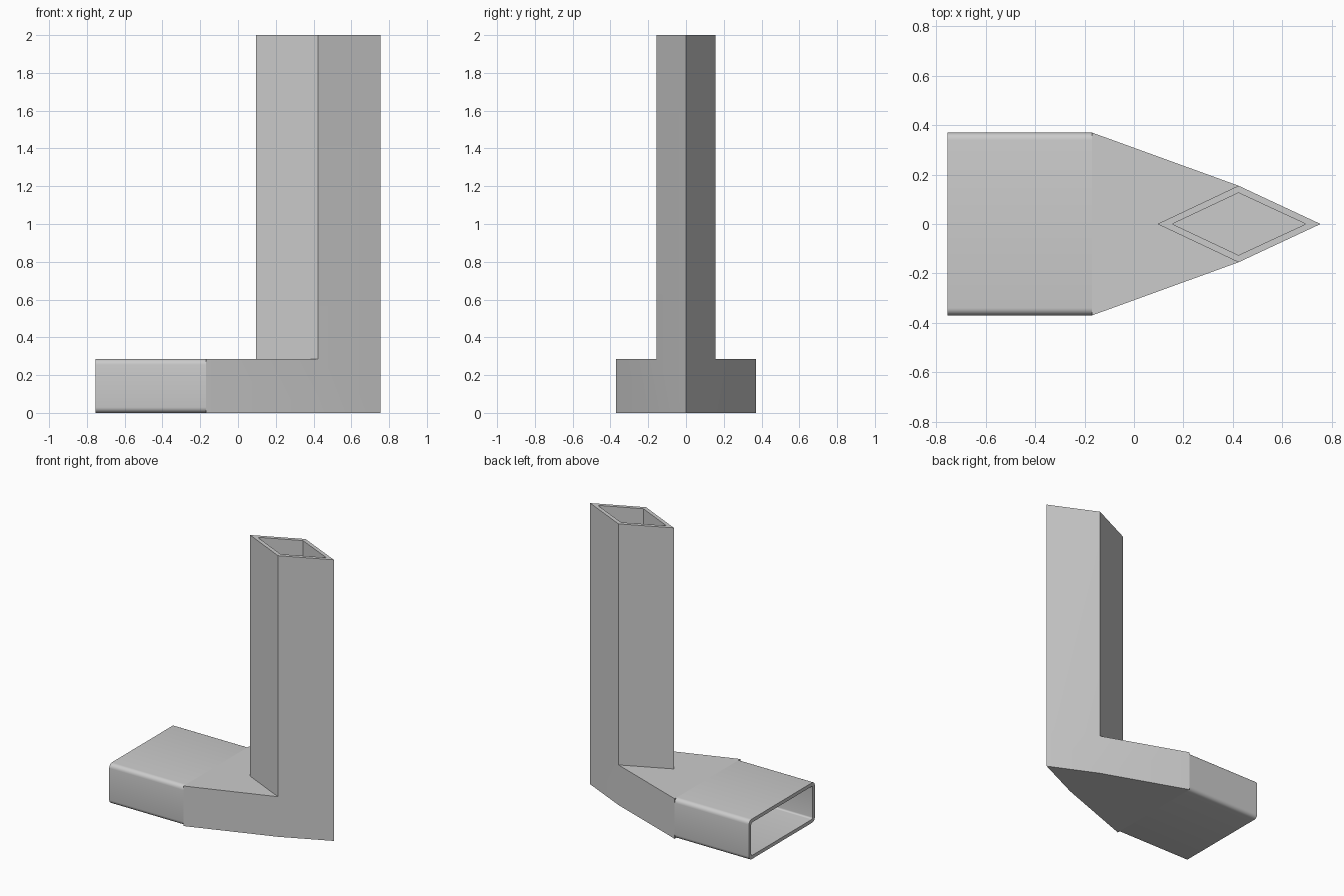
import bpy, bmesh, math

if "Cube" in bpy.data.objects:
    bpy.data.objects.remove(bpy.data.objects["Cube"], do_unlink=True)

MOUTH_X, STEP_X, SIDE_X, TOP = -0.755, -0.17, 0.423, 2.0
CORNER_STEPS = 5

grey = bpy.data.materials.new("plain grey")
grey.use_nodes = True
grey.diffuse_color = (0.6, 0.6, 0.6, 1)
grey.node_tree.nodes["Principled BSDF"].inputs["Base Color"].default_value = (0.6, 0.6, 0.6, 1)

bm = bmesh.new()


def verts(points):
    return [bm.verts.new(p) for p in points]


def bridge(a, b):
    for i in range(len(a)):
        j = (i + 1) % len(a)
        bm.faces.new((a[i], a[j], b[j], b[i]))


def rounded_ring(x, half, low, high, radius):
    """Rounded rectangle across x, one list of points per corner."""
    points = []
    corners = [(1, 1), (-1, 1), (-1, -1), (1, -1)]
    for k, (sy, sz) in enumerate(corners):
        cy = sy * (half - radius)
        cz = high - radius if sz > 0 else low + radius
        for i in range(CORNER_STEPS + 1):
            a = math.pi / 2 * (k + i / CORNER_STEPS)
            points.append((x, cy + radius * math.cos(a), cz + radius * math.sin(a)))
    return verts(points)


def duct_skin(half, low, high, radius, near, far, side):
    """One skin of the elbow; returns its mouth ring and its upper ring."""
    mouth = rounded_ring(MOUTH_X, half, low, high, radius)
    step = rounded_ring(STEP_X, half, low, high, radius)
    bridge(mouth, step)

    # Square shoulder behind the rounded mouth
    shoulder = verts([(STEP_X, half, high), (STEP_X, -half, high),
                      (STEP_X, -half, low), (STEP_X, half, low)])
    n = CORNER_STEPS + 1
    for k, corner in enumerate(shoulder):
        bm.faces.new([corner] + step[k * n:(k + 1) * n])
    top_l, top_r, bot_r, bot_l = shoulder

    # Diamond column
    diamond = [(far, 0), (SIDE_X, side), (near, 0), (SIDE_X, -side)]
    upper = verts([(x, y, TOP) for x, y in diamond])
    middle = verts([(x, y, high) for x, y in diamond])
    tip, low_l, low_r = verts([(far, 0, low), (SIDE_X, side, low), (SIDE_X, -side, low)])
    bridge(middle, upper)

    # Tapered foot
    bm.faces.new((top_l, middle[1], middle[2], top_r))
    bm.faces.new((top_r, middle[2], middle[3]))
    bm.faces.new((bot_l, bot_r, low_r, tip, low_l))
    bm.faces.new((top_l, bot_l, low_l, middle[1]))
    bm.faces.new((top_r, middle[3], low_r, bot_r))
    bm.faces.new((low_l, tip, middle[0], middle[1]))
    bm.faces.new((tip, low_r, middle[3], middle[0]))
    return mouth, upper


# Outer and inner skins, joined by rims at both openings
outer = duct_skin(0.37, 0.0, 0.285, 0.03, 0.095, 0.755, 0.155)
inner = duct_skin(0.345, 0.025, 0.26, 0.012, 0.155, 0.695, 0.126)
for a, b in zip(outer, inner):
    bridge(a, b)

bmesh.ops.remove_doubles(bm, verts=bm.verts, dist=0.0001)
bmesh.ops.recalc_face_normals(bm, faces=bm.faces)
mesh = bpy.data.meshes.new("elbow_duct")
bm.to_mesh(mesh)
bm.free()
mesh.materials.append(grey)
duct = bpy.data.objects.new("elbow_duct", mesh)
bpy.context.collection.objects.link(duct)

bpy.context.view_layer.objects.active = duct
duct.select_set(True)
bpy.ops.object.shade_smooth_by_angle(angle=math.radians(30))
